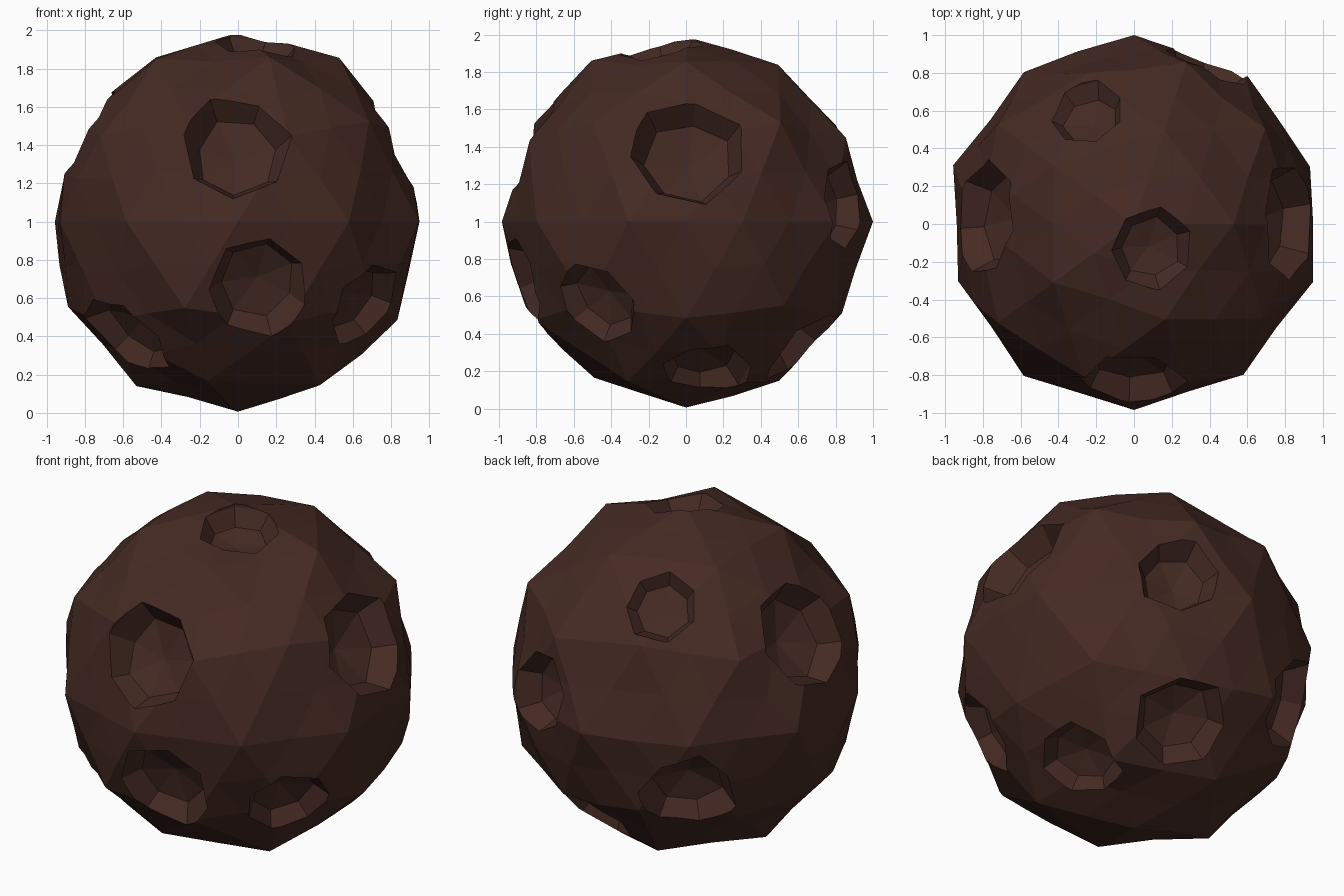
import bpy, bmesh, random
from math import cos, sin, pi
from mathutils import Vector, Matrix

if "Cube" in bpy.data.objects:
    bpy.data.objects.remove(bpy.data.objects["Cube"])

random.seed(11)
CENTRE = Vector((0, 0, 1))

# Craters: direction from the ball centre, rim radius, depth as share of radius
CRATERS = [
    ((-0.02, -0.88, 0.41), 0.29, 0.68),   # front upper
    ((0.12, -0.90, -0.36), 0.27, 0.55),   # front lower
    ((0.66, -0.48, -0.44), 0.25, 0.60),   # front right lower
    ((-0.60, -0.38, -0.62), 0.28, 0.60),  # front left lower
    ((0.85, 0.01, 0.39), 0.33, 0.72),     # right upper
    ((0.40, 0.88, 0.09), 0.25, 0.66),     # back right
    ((0.47, 0.10, -0.79), 0.24, 0.55),    # underside right
    ((-0.25, 0.61, 0.70), 0.21, 0.55),    # top back
    ((0.09, -0.14, 0.93), 0.22, 0.58),    # top
    ((-0.81, 0.04, 0.45), 0.32, 0.70),    # left upper
    ((-0.51, 0.70, -0.33), 0.27, 0.66),   # back left lower
    ((0.18, 0.62, -0.67), 0.28, 0.62),    # underside back
]


def make_object(name, bm):
    mesh = bpy.data.meshes.new(name)
    bm.to_mesh(mesh)
    bm.free()
    obj = bpy.data.objects.new(name, mesh)
    bpy.context.collection.objects.link(obj)
    return obj


def add_bowl(bm, direction, rim, depth, sides=7):
    """Uneven bowl: flared rim, steep wall, shallow floor meeting in a point."""
    axis = Vector(direction).normalized()
    frame = (Matrix.Translation(CENTRE + axis * 0.935)
             @ axis.to_track_quat('Z', 'Y').to_matrix().to_4x4())
    start = random.uniform(0, 2 * pi)
    wobble = [random.uniform(0.92, 1.12) for _ in range(sides)]
    profile = [(1.2, 0.9), (1.0, 0.0), (0.7, -0.72 * depth)]
    rings = []
    for r, h in profile:
        ring = []
        for i in range(sides):
            a = start + 2 * pi * i / sides
            q = r * rim * wobble[i]
            ring.append(bm.verts.new(frame @ Vector((q * cos(a), q * sin(a), h * rim))))
        rings.append(ring)
    bottom = bm.verts.new(frame @ Vector((0, 0, -depth * rim)))
    top = bm.verts.new(frame @ Vector((0, 0, rim)))
    for i in range(sides):
        j = (i + 1) % sides
        for a, b in zip(rings, rings[1:]):
            bm.faces.new((a[i], b[i], b[j]))
            bm.faces.new((a[i], b[j], a[j]))
        bm.faces.new((rings[-1][i], bottom, rings[-1][j]))
        bm.faces.new((rings[0][j], top, rings[0][i]))


# Faceted rock ball: 80 facets, each split and slightly dented along its edges
bm = bmesh.new()
bmesh.ops.create_icosphere(bm, subdivisions=2, radius=1.0,
                           matrix=Matrix.Translation(CENTRE))
corners = set(bm.verts)
bmesh.ops.subdivide_edges(bm, edges=bm.edges[:], cuts=1, use_grid_fill=True)
for v in bm.verts:
    if v not in corners:
        v.co = CENTRE + (v.co - CENTRE) * random.uniform(0.978, 1.012)
bmesh.ops.triangulate(bm, faces=bm.faces[:])
rock = make_object("cratered_rock", bm)

# Carving bowls
bm = bmesh.new()
for direction, rim, depth in CRATERS:
    add_bowl(bm, direction, rim, depth)
bmesh.ops.recalc_face_normals(bm, faces=bm.faces[:])
cutter = make_object("crater_cutter", bm)
cutter.hide_render = True

# Carve, then discard the helper
mod = rock.modifiers.new("craters", 'BOOLEAN')
mod.operation = 'DIFFERENCE'
mod.solver = 'EXACT'
mod.use_self = True
mod.object = cutter
bpy.context.view_layer.objects.active = rock
rock.select_set(True)
bpy.ops.object.modifier_apply(modifier=mod.name)
bpy.data.objects.remove(cutter, do_unlink=True)

# Dark brown stone
mat = bpy.data.materials.new("brown_stone")
mat.diffuse_color = (0.060, 0.023, 0.017, 1)
mat.use_nodes = True
mat.node_tree.nodes["Principled BSDF"].inputs["Base Color"].default_value = mat.diffuse_color
rock.data.materials.clear()
rock.data.materials.append(mat)
for p in rock.data.polygons:
    p.material_index = 0
    p.use_smooth = False
